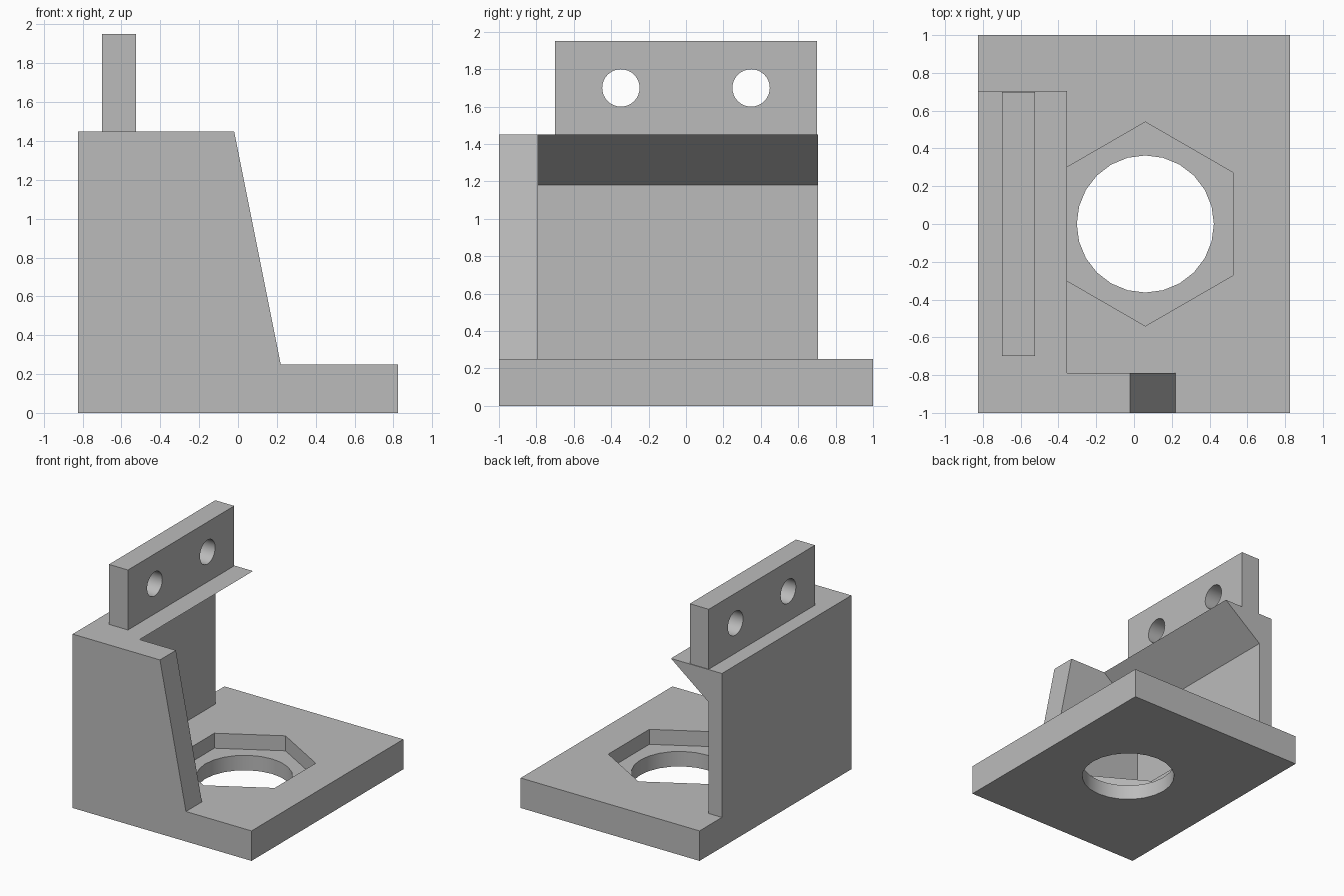
import bpy, bmesh, math
from mathutils import Vector

cube = bpy.data.objects.get("Cube")
if cube:
    bpy.data.objects.remove(cube, do_unlink=True)

grey = bpy.data.materials.new("plain grey")
grey.use_nodes = True
colour = (0.5, 0.5, 0.5, 1)
grey.diffuse_color = colour
grey.node_tree.nodes["Principled BSDF"].inputs["Base Color"].default_value = colour


def prism(name, points, offset):
    """Extrude a flat outline of 3D points along an offset."""
    bm = bmesh.new()
    face = bm.faces.new([bm.verts.new(p) for p in points])
    moved = bmesh.ops.extrude_face_region(bm, geom=[face])["geom"]
    verts = [g for g in moved if isinstance(g, bmesh.types.BMVert)]
    bmesh.ops.translate(bm, verts=verts, vec=Vector(offset))
    bmesh.ops.recalc_face_normals(bm, faces=bm.faces)
    mesh = bpy.data.meshes.new(name)
    bm.to_mesh(mesh)
    bm.free()
    mesh.materials.append(grey)
    obj = bpy.data.objects.new(name, mesh)
    bpy.context.collection.objects.link(obj)
    return obj


def side_profile(name, outline, y0, y1):
    return prism(name, [(x, y0, z) for x, z in outline], (0, y1 - y0, 0))


def box(name, x0, x1, y0, y1, z0, z1):
    return side_profile(name, [(x0, z0), (x1, z0), (x1, z1), (x0, z1)], y0, y1)


def ring(sides, radius):
    """Regular polygon with a corner on its second axis."""
    return [(radius * math.sin(a), radius * math.cos(a))
            for a in (math.tau * i / sides for i in range(sides))]


def combine(target, part, operation):
    """Join a part to the body, or cut it away, then discard it."""
    mod = target.modifiers.new(operation, 'BOOLEAN')
    mod.operation, mod.object, mod.solver = operation, part, 'EXACT'
    bpy.context.view_layer.objects.active = target
    bpy.ops.object.modifier_apply(modifier=mod.name)
    bpy.data.objects.remove(part, do_unlink=True)


W, BASE, TOP = 0.825, 0.25, 1.45
BORE_X = 0.06

# Base plate
bracket = box("mounting_bracket", -W, W, -1, 1, 0, BASE)

# Side wall with its overhanging wedge ledge
ledge = [(-W, 0.1), (-0.7, 0.1), (-0.7, 1.18), (-0.355, TOP), (-W, TOP)]
combine(bracket, side_profile("ledge_wall", ledge, -0.9, 0.705), 'UNION')

# Sloped front wall
slope = [(-W, 0), (0.22, 0), (0.22, BASE), (-0.02, TOP), (-W, TOP)]
combine(bracket, side_profile("front_wall", slope, -1, -0.79), 'UNION')

# Upright tab
combine(bracket, box("tab", -0.7, -0.525, -0.7, 0.7, 1.4, 1.95), 'UNION')

# Hexagonal pocket and round bore through the base
hexagon = [(BORE_X + x, y, BASE / 2) for x, y in ring(6, 0.54)]
combine(bracket, prism("nut_pocket", hexagon, (0, 0, 0.2)), 'DIFFERENCE')
circle = [(BORE_X + x, y, -0.1) for x, y in ring(24, 0.363)]
combine(bracket, prism("bore", circle, (0, 0, 0.3)), 'DIFFERENCE')

# Pair of screw holes through the tab
for side in (-1, 1):
    circle = [(-0.8, side * 0.348 + y, 1.7 + z) for y, z in ring(32, 0.1)]
    combine(bracket, prism("screw_hole", circle, (0.4, 0, 0)), 'DIFFERENCE')

# Merge flush faces and smooth only the round holes
bm = bmesh.new()
bm.from_mesh(bracket.data)
bmesh.ops.remove_doubles(bm, verts=bm.verts, dist=0.0001)
bmesh.ops.dissolve_limit(bm, angle_limit=math.radians(1), verts=bm.verts, edges=bm.edges)
bm.to_mesh(bracket.data)
bm.free()
bpy.ops.object.select_all(action='DESELECT')
bracket.select_set(True)
bpy.context.view_layer.objects.active = bracket
bpy.ops.object.shade_smooth_by_angle(angle=math.radians(30))
